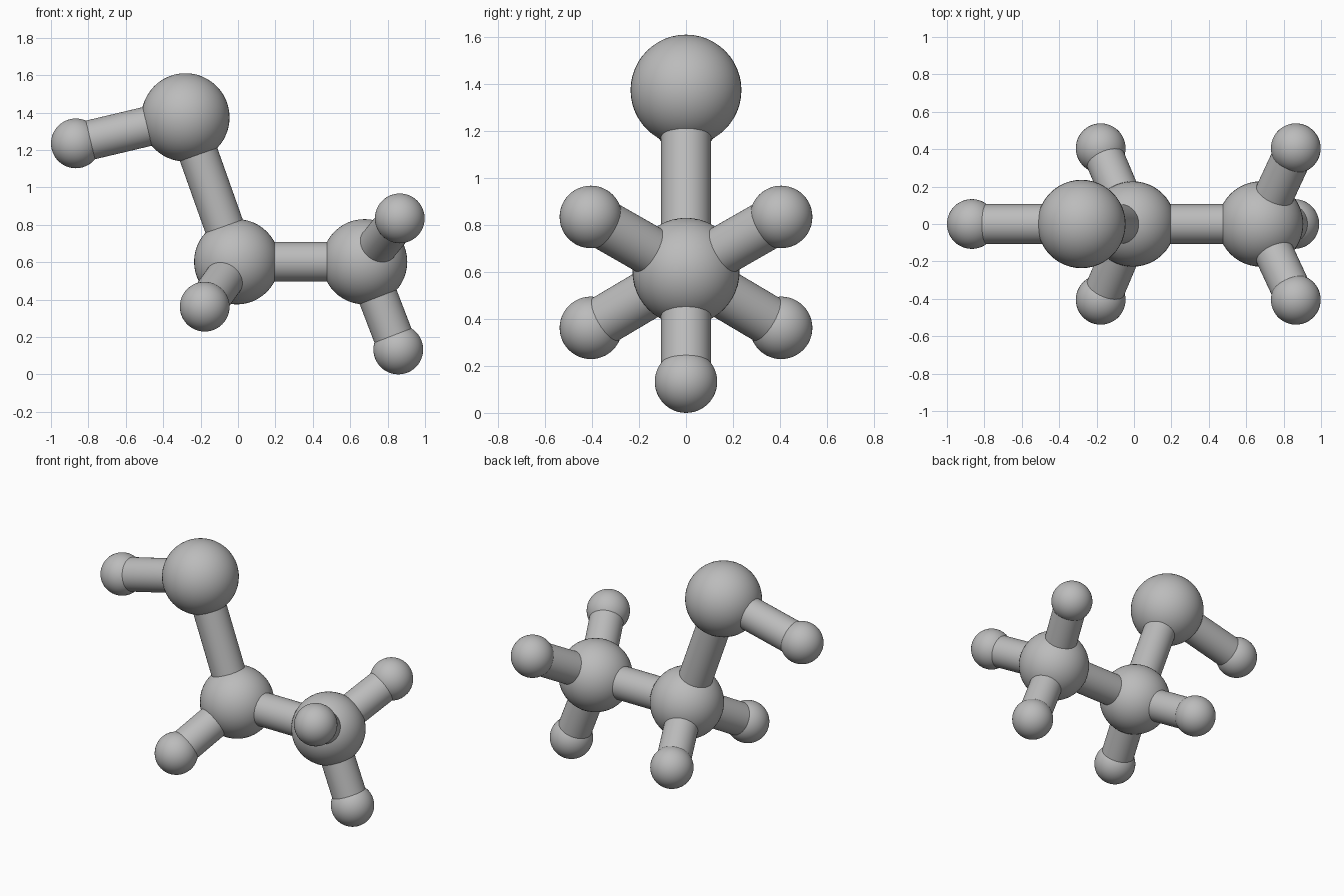
import bpy
from mathutils import Vector

if "Cube" in bpy.data.objects:
    bpy.data.objects.remove(bpy.data.objects["Cube"])

# Single grey material
grey = bpy.data.materials.new("neutral grey")
grey.use_nodes = True
colour = (0.5, 0.5, 0.5, 1)
grey.diffuse_color = colour
grey.node_tree.nodes["Principled BSDF"].inputs["Base Color"].default_value = colour

SMALL, MEDIUM, LARGE, BOND = 0.133, 0.228, 0.236, 0.106


def finish(name):
    obj = bpy.context.object
    obj.name = name
    obj.data.materials.append(grey)
    bpy.ops.object.shade_smooth_by_angle()


def ball(name, centre, radius):
    bpy.ops.mesh.primitive_uv_sphere_add(segments=48, ring_count=24,
                                         radius=radius, location=centre)
    finish(name)


def rod(name, start, end):
    start, end = Vector(start), Vector(end)
    axis = end - start
    bpy.ops.mesh.primitive_cylinder_add(
        vertices=48, radius=BOND, depth=axis.length, location=(start + end) / 2,
        rotation=axis.to_track_quat('Z', 'Y').to_euler())
    finish(name)


# Main balls: centre and radius
hubs = {
    "middle": ((-0.007, 0, 0.602), MEDIUM),
    "end": ((0.677, 0, 0.602), MEDIUM),
    "top": ((-0.281, 0, 1.374), LARGE),
}
for name, (centre, radius) in hubs.items():
    ball(name + "_ball", centre, radius)

# Rods between the main balls
for other in ("end", "top"):
    rod("middle_to_" + other + "_rod", hubs["middle"][0], hubs[other][0])

# Small outer balls, each joined to its main ball by a rod
tips = [
    ("top_side", "top", (-0.867, 0, 1.235)),
    ("end_lower", "end", (0.857, 0, 0.133)),
]
for side, sign in (("front", -1), ("back", 1)):
    tips.append(("middle_" + side, "middle", (-0.178, sign * 0.405, 0.362)))
    tips.append(("end_" + side, "end", (0.865, sign * 0.405, 0.834)))

for name, hub, centre in tips:
    ball(name + "_small_ball", centre, SMALL)
    rod(name + "_rod", hubs[hub][0], centre)
